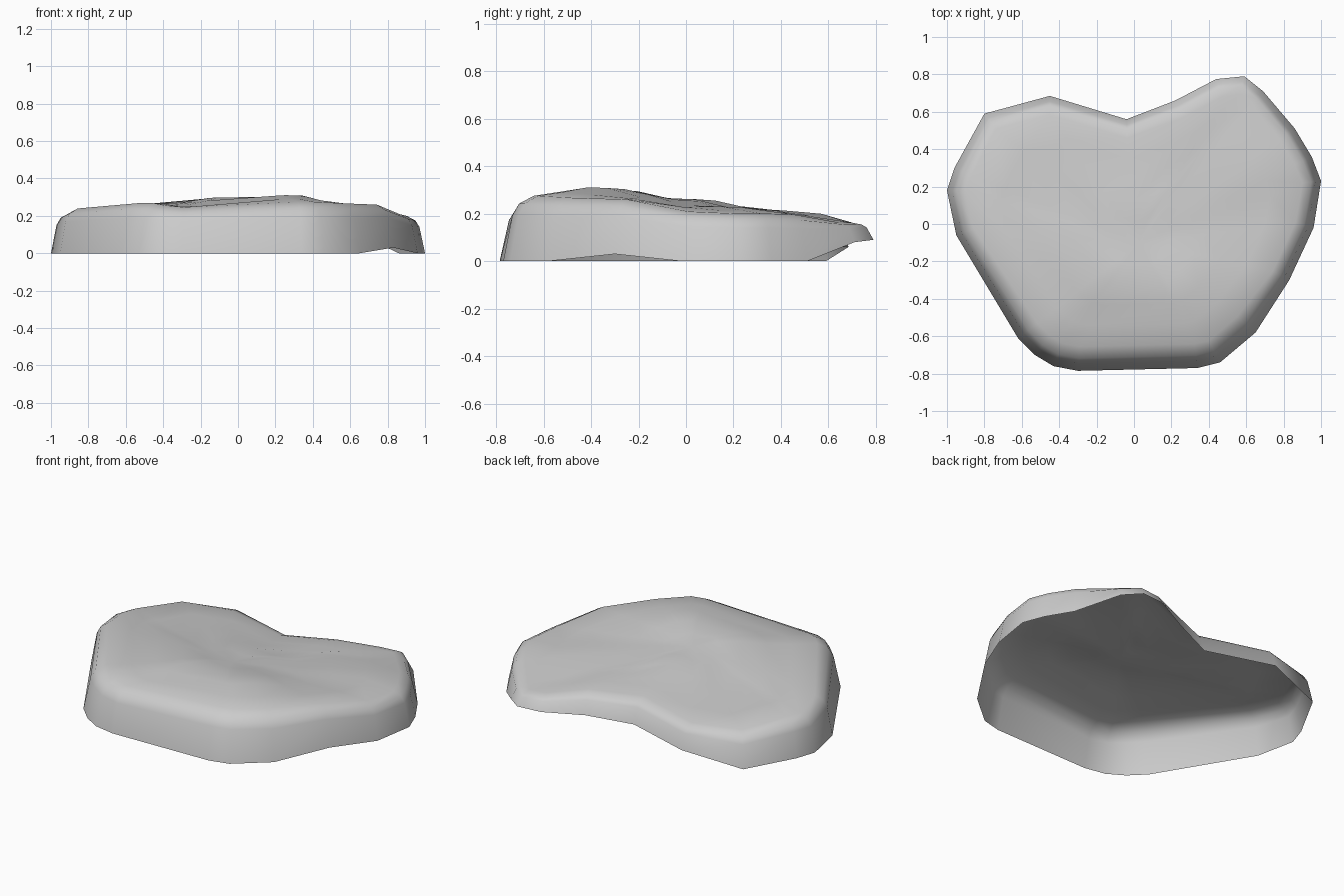
import bpy, bmesh
from mathutils import Vector

if "Cube" in bpy.data.objects:
    bpy.data.objects.remove(bpy.data.objects["Cube"])

# Ground outline, counter-clockwise: x, y and height of the lower edge
outline = [Vector(p) for p in [
    (-.43, -.76, 0), (-.30, -.785, 0), (.34, -.77, 0), (.46, -.74, 0),
    (.65, -.58, 0), (.83, -.30, .03), (.96, -.02, 0), (1, .23, 0),
    (.95, .36, 0), (.86, .51, 0), (.69, .71, .08), (.59, .79, .09),
    (.44, .775, .09), (.22, .66, .085), (-.04, .56, .06), (-.45, .685, .06),
    (-.80, .59, 0), (-.96, .30, 0), (-1, .18, 0), (-.95, -.06, 0),
    (-.62, -.61, 0), (-.53, -.70, 0)]]

# Sampled heights of the gently sloping top
samples = [
    (-.86, .2, .215), (-.84, -.06, .24), (-.55, -.6, .27), (-.25, -.67, .245),
    (0, -.67, .265), (.38, -.66, .275), (.28, -.38, .312), (-.05, -.3, .30),
    (-.5, -.2, .27), (.6, -.4, .265), (.88, .2, .20), (0, 0, .262),
    (.55, .1, .23), (0, .47, .195), (.55, .68, .163), (-.45, .6, .19),
    (-.74, .5, .195), (.2, .3, .215), (-.4, .25, .225)]


def top_height(x, y):
    total = weight = 0
    for sx, sy, sz in samples:
        w = 1 / ((x - sx) ** 2 + (y - sy) ** 2 + .004) ** 1.7
        total += w * sz
        weight += w
    return total / weight


def inset_point(i, amount):
    a, p, b = outline[i - 1].xy, outline[i].xy, outline[(i + 1) % len(outline)].xy
    e1, e2 = (p - a).normalized(), (b - p).normalized()
    n = Vector((-(e1.y + e2.y), e1.x + e2.x)).normalized()
    if p.y < -.5:
        amount *= 1.3
    return p + n * amount


bm = bmesh.new()
count = len(outline)
rings = []
# Leaning wall and rounded rim
for inset, f in [(0, 0), (.03, .70), (.052, .88), (.10, 1)]:
    ring = []
    for i, base in enumerate(outline):
        p = inset_point(i, inset)
        inner = inset_point(i, .10)
        z = base.z + (top_height(*inner) - base.z) * f
        ring.append(bm.verts.new((p.x, p.y, z)))
    rings.append(ring)
# Top surface
centre = Vector((.03, -.10))
for s in (.8, .6, .4, .2):
    ring = []
    for v in rings[3]:
        p = centre + (v.co.xy - centre) * s
        ring.append(bm.verts.new((p.x, p.y, top_height(p.x, p.y))))
    rings.append(ring)
for low, high in zip(rings, rings[1:]):
    for i in range(count):
        j = (i + 1) % count
        bm.faces.new((low[i], low[j], high[j], high[i]))
mid = bm.verts.new((*centre, top_height(*centre)))
for i in range(count):
    bm.faces.new((rings[-1][i], rings[-1][(i + 1) % count], mid))

# Open underneath, smooth shaded
mesh = bpy.data.meshes.new("flat_rock")
bm.to_mesh(mesh)
bm.free()
mesh.polygons.foreach_set("use_smooth", [True] * len(mesh.polygons))
rock = bpy.data.objects.new("flat_rock", mesh)
bpy.context.collection.objects.link(rock)
